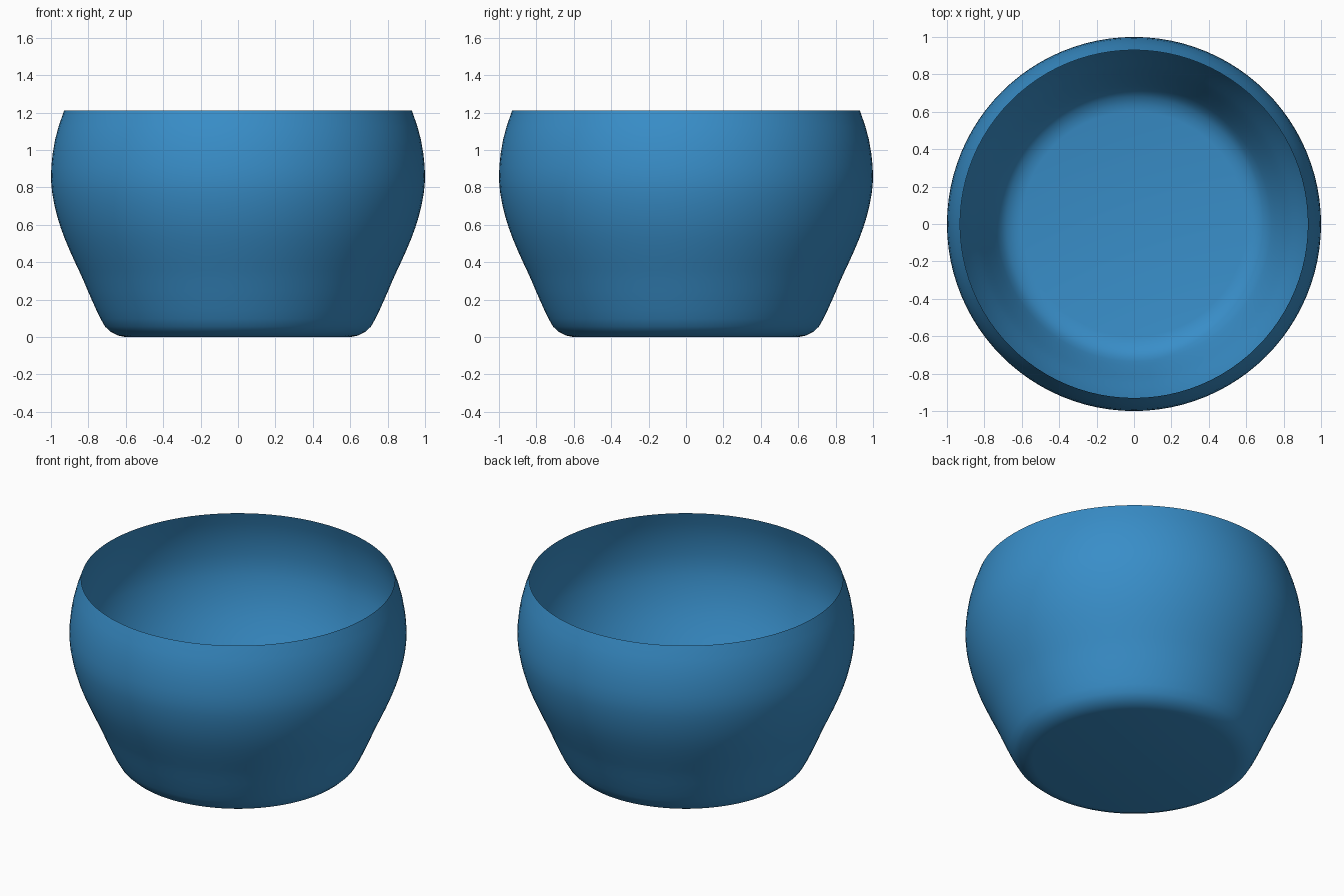
import bpy, bmesh, math

if "Cube" in bpy.data.objects:
    bpy.data.objects.remove(bpy.data.objects["Cube"])

SEGMENTS = 96

# Outer profile (radius, height): rounded foot, gentle S-curve, inward rim
profile = [(0.60, 0.0), (0.64, 0.008), (0.68, 0.027), (0.711, 0.056),
           (0.735, 0.098), (0.758, 0.146), (0.78, 0.195), (0.802, 0.245),
           (0.825, 0.30), (0.85, 0.355), (0.876, 0.41), (0.901, 0.466),
           (0.925, 0.523), (0.947, 0.582), (0.966, 0.643), (0.982, 0.708),
           (0.994, 0.775), (1.0, 0.842), (0.998, 0.91), (0.991, 0.98),
           (0.978, 1.055), (0.958, 1.13), (0.93, 1.21)]


def ring(bm, radius, z):
    return [bm.verts.new((radius * math.cos(2 * math.pi * i / SEGMENTS),
                          radius * math.sin(2 * math.pi * i / SEGMENTS), z))
            for i in range(SEGMENTS)]


# Thin open bowl: lathe the profile and close the floor
bm = bmesh.new()
rings = [ring(bm, r, z) for r, z in profile]
for low, high in zip(rings, rings[1:]):
    for i in range(SEGMENTS):
        j = (i + 1) % SEGMENTS
        bm.faces.new((low[i], low[j], high[j], high[i]))
bm.faces.new(rings[0][::-1])

mesh = bpy.data.meshes.new("bowl")
bm.to_mesh(mesh)
bm.free()
bowl = bpy.data.objects.new("bowl", mesh)
bpy.context.collection.objects.link(bowl)

# Blue glaze
glaze = bpy.data.materials.new("blue_glaze")
glaze.diffuse_color = (0.04, 0.27, 0.58, 1.0)
glaze.use_nodes = True
glaze.node_tree.nodes["Principled BSDF"].inputs["Base Color"].default_value = glaze.diffuse_color
mesh.materials.append(glaze)

# Smooth sides, crisp edges
bpy.context.view_layer.objects.active = bowl
bowl.select_set(True)
bpy.ops.object.shade_smooth_by_angle(angle=math.radians(30))
